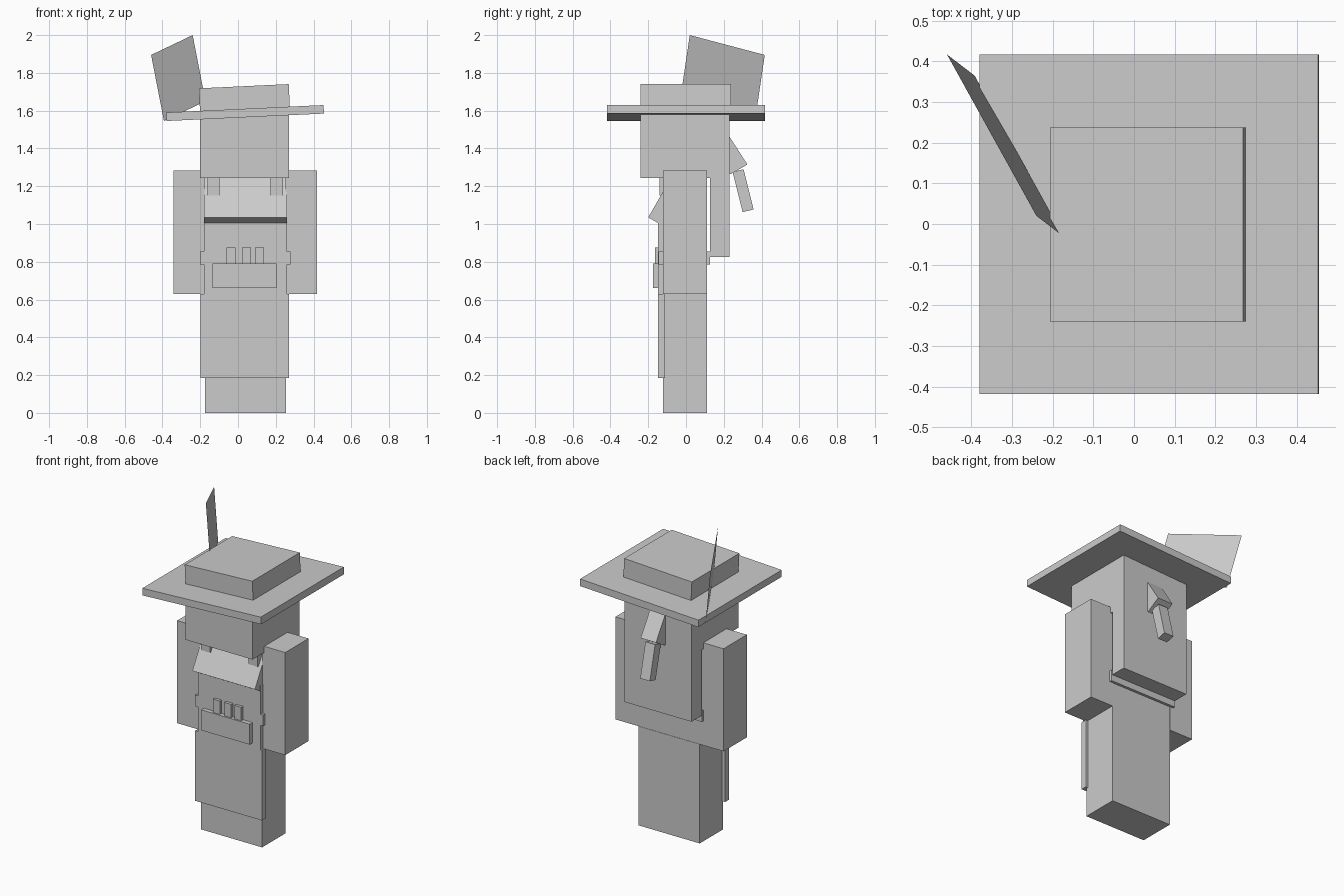
import bpy, math
from mathutils import Matrix, Vector

cube = bpy.data.objects.get("Cube")
if cube:
    bpy.data.objects.remove(cube, do_unlink=True)

grey = bpy.data.materials.new("plain grey")
grey.use_nodes = True
colour = (0.6, 0.6, 0.6, 1)
grey.diffuse_color = colour
grey.node_tree.nodes["Principled BSDF"].inputs["Base Color"].default_value = colour

CX = 0.0375  # centre line of the figure


def add_mesh(name, verts, faces):
    me = bpy.data.meshes.new(name)
    me.from_pydata(verts, [], faces)
    me.materials.append(grey)
    ob = bpy.data.objects.new(name, me)
    bpy.context.collection.objects.link(ob)
    return ob


def prism(name, x0, x1, profile):
    """Extrude a four-point (y, z) profile along x, wound clockwise or not."""
    area = sum(a[0] * b[1] - b[0] * a[1] for a, b in zip(profile, profile[1:] + profile[:1]))
    if area < 0:
        profile = profile[::-1]
    verts = [(x, y, z) for x in (x0, x1) for y, z in profile]
    faces = [(3, 2, 1, 0), (4, 5, 6, 7)]
    faces += [(i, (i + 1) % 4, (i + 1) % 4 + 4, i + 4) for i in range(4)]
    return add_mesh(name, verts, faces)


def box(name, x, y, z):
    return prism(name, x[0], x[1], [(y[0], z[0]), (y[1], z[0]), (y[1], z[1]), (y[0], z[1])])


# Body, legs and arms
box("legs", (-0.175, 0.255), (-0.122, 0.112), (0, 0.63))
box("torso", (-0.175, 0.255), (-0.12, 0.11), (0.63, 1.16))
for side, s in (("left", 1), ("right", -1)):
    xs = sorted((CX + s * 0.215, CX + s * 0.38))
    box(side + "_arm", xs, (-0.122, 0.112), (0.63, 1.282))

# Clothing
box("robe_skirt", (-0.198, 0.27), (-0.147, -0.11), (0.185, 0.63))
box("robe_front", (-0.18, 0.26), (-0.147, -0.11), (0.63, 1.04))
box("belt", (-0.2, 0.277), (-0.145, 0.127), (0.785, 0.855))
box("pouch", (-0.135, 0.205), (-0.175, -0.14), (0.66, 0.79))
for i, x in enumerate((-0.06, 0.02, 0.09)):
    box(f"pouch_peg_{i + 1}", (x, x + 0.048), (-0.165, -0.14), (0.785, 0.875))

# Slanted chest collar
prism("collar", -0.181, 0.259, [(-0.2, 1.035), (-0.075, 1.252), (0.02, 1.2), (-0.105, 0.98)])

# Head, hair and tabs under the face
box("head", (-0.2, 0.27), (-0.24, 0.23), (1.243, 1.59))
box("back_hair", (-0.2, 0.27), (0.128, 0.23), (0.825, 1.25))
for side, s in (("left", 1), ("right", -1)):
    xs = sorted((CX + s * 0.135, CX + s * 0.2))
    box(side + "_face_tab", xs, (-0.141, -0.09), (1.15, 1.25))

# Braid hanging behind the head
prism("braid_upper", CX - 0.054, CX + 0.054,
      [(0.325, 1.315), (0.235, 1.263), (0.14, 1.41), (0.23, 1.463)])
prism("braid_lower", CX - 0.034, CX + 0.034,
      [(0.358, 1.077), (0.3, 1.063), (0.247, 1.275), (0.305, 1.29)])

# Hat, tilted sideways
tilt = Matrix.Translation((CX, 0, 1.5875)) @ Matrix.Rotation(math.radians(-2.7), 4, "Y")
brim = box("hat_brim", (-0.417, 0.417), (-0.418, 0.417), (-0.0225, 0.0225))
crown = box("hat_crown", (-0.238, 0.238), (-0.24, 0.237), (-0.01, 0.142))
for part in (brim, crown):
    part.data.transform(tilt)

# Flat feather on the hat's side
top, outer, low = Vector((-0.24, 0.02, 2)), Vector((-0.46, 0.417, 1.895)), Vector((-0.392, 0.365, 1.545))
add_mesh("hat_feather", [top, outer, low, top + low - outer], [(0, 1, 2, 3)])
